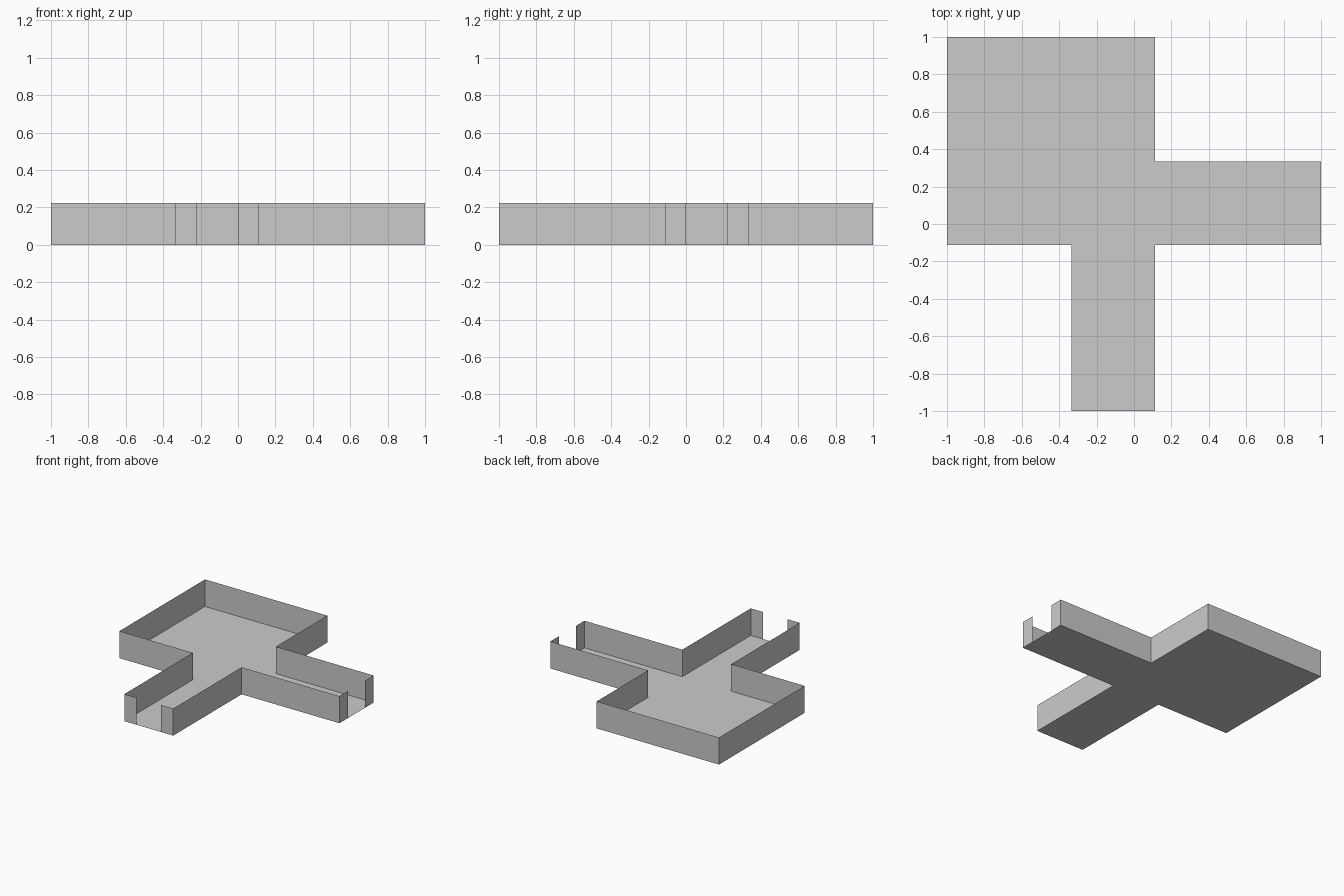
import bpy, bmesh

if "Cube" in bpy.data.objects:
    bpy.data.objects.remove(bpy.data.objects["Cube"])

U = 1 / 9          # plan module: the whole plan is 18 x 18 modules
H = 2 * U          # wall height

grey = bpy.data.materials.new("light_grey")
grey.diffuse_color = (0.6, 0.6, 0.6, 1)
grey.use_nodes = True
grey.node_tree.nodes["Principled BSDF"].inputs["Base Color"].default_value = grey.diffuse_color

# Plan outline, running from one side of the front doorway round to the other
left_of_front_door = (-2, -9)
right_of_front_door = (0, -9)
near_side_of_right_door = (9, 0)
far_side_of_right_door = (9, 2)
front_to_right = [right_of_front_door, (1, -9), (1, -1), (9, -1), near_side_of_right_door]
right_to_front = [far_side_of_right_door, (9, 3), (1, 3), (1, 9), (-9, 9),
                  (-9, -1), (-3, -1), (-3, -9), left_of_front_door]


def make_object(name, bm):
    mesh = bpy.data.meshes.new(name)
    bm.to_mesh(mesh)
    bm.free()
    mesh.materials.append(grey)
    obj = bpy.data.objects.new(name, mesh)
    bpy.context.collection.objects.link(obj)
    return obj


def floor(name, outline):
    bm = bmesh.new()
    bm.faces.new([bm.verts.new((x * U, y * U, 0)) for x, y in outline])
    make_object(name, bm)


def wall(name, path):
    """Thin sheet wall raised along an open path."""
    bm = bmesh.new()
    low = [bm.verts.new((x * U, y * U, 0)) for x, y in path]
    high = [bm.verts.new((x * U, y * U, H)) for x, y in path]
    for i in range(len(path) - 1):
        bm.faces.new((low[i], low[i + 1], high[i + 1], high[i]))
    make_object(name, bm)


# Floor of the room and both corridors
floor("floor", front_to_right + right_to_front)

# Walls, left open at the two corridor doorways
wall("inner_corner_wall", front_to_right)
wall("room_and_corridor_wall", right_to_front)
